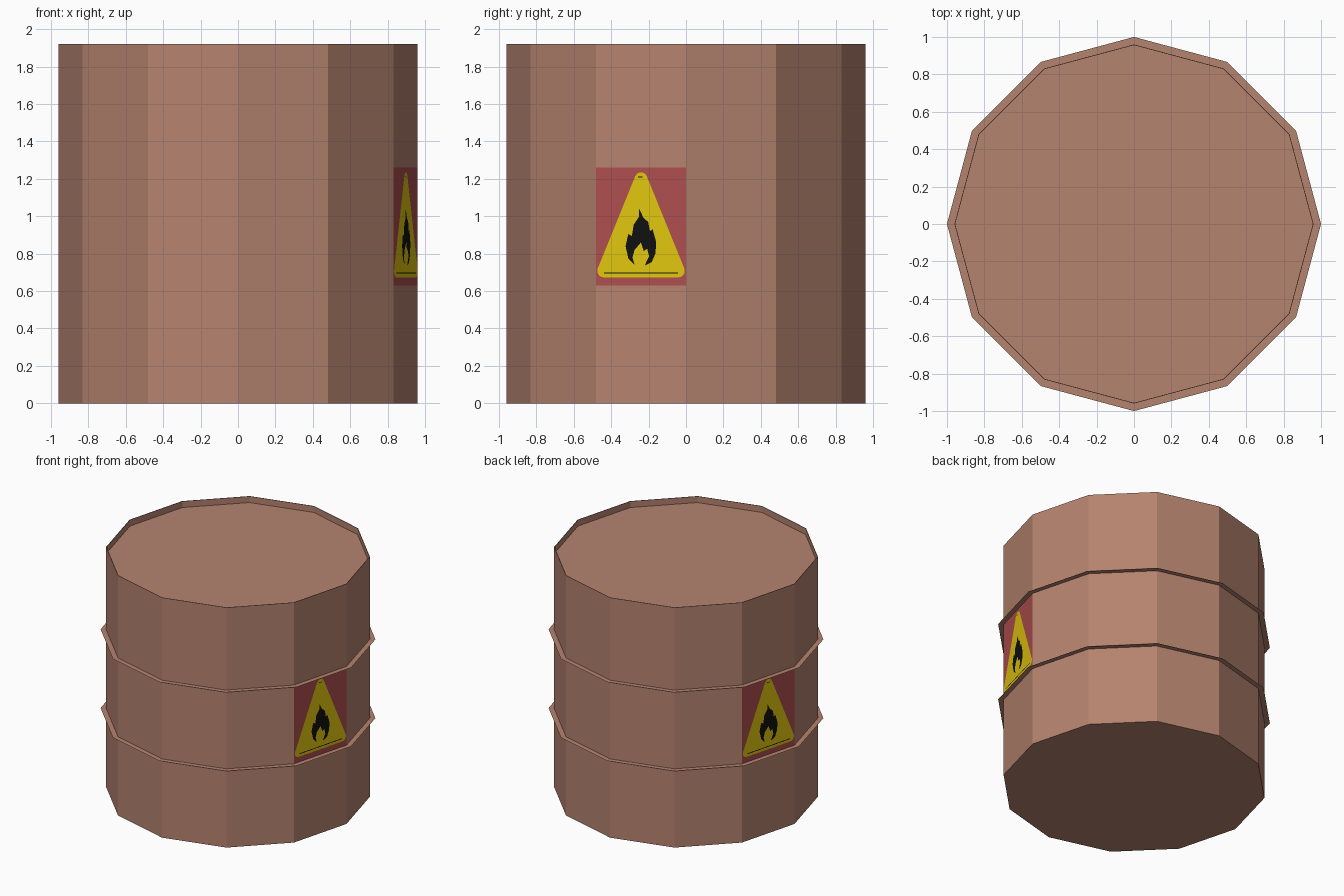
import bpy, math

if "Cube" in bpy.data.objects:
    bpy.data.objects.remove(bpy.data.objects["Cube"], do_unlink=True)

SIDES = 12
RADIUS = 0.96
HEIGHT = 1.92
RIBS = (0.63, 1.26)
APOTHEM = RADIUS * math.cos(math.pi / SIDES)


def material(name, rgb):
    """Flat colour from 0-255 screen values, stored as linear."""
    lin = [((c / 255 + 0.055) / 1.055) ** 2.4 if c > 10 else c / 255 / 12.92 for c in rgb]
    mat = bpy.data.materials.new(name)
    mat.use_nodes = True
    mat.diffuse_color = (*lin, 1)
    bsdf = mat.node_tree.nodes["Principled BSDF"]
    bsdf.inputs["Base Color"].default_value = (*lin, 1)
    bsdf.inputs["Roughness"].default_value = 0.8
    return mat


RUST = material("rust_brown", (181, 131, 111))
RED = material("label_red", (174, 77, 77))
YELLOW = material("warning_yellow", (225, 198, 16))
BLACK = material("symbol_black", (17, 17, 17))


def mesh_object(name, verts, faces, *mats):
    mesh = bpy.data.meshes.new(name)
    mesh.from_pydata(verts, [], faces)
    for mat in mats:
        mesh.materials.append(mat)
    obj = bpy.data.objects.new(name, mesh)
    bpy.context.collection.objects.link(obj)
    return obj


def lathe(name, profile, capped, *mats):
    """Spin (radius, z) pairs into a faceted shell."""
    verts, faces = [], []
    for r, z in profile:
        for i in range(SIDES):
            a = math.tau * i / SIDES
            verts.append((r * math.cos(a), r * math.sin(a), z))
    for row in range(len(profile) - 1):
        for i in range(SIDES):
            j = (i + 1) % SIDES
            lo, hi = row * SIDES, (row + 1) * SIDES
            faces.append((lo + i, lo + j, hi + j, hi + i))
    if capped:
        last = (len(profile) - 1) * SIDES
        faces.append(tuple(reversed(range(SIDES))))
        faces.append(tuple(range(last, last + SIDES)))
    return mesh_object(name, verts, faces, *mats)


# Barrel body with a thin raised rim around a sunken lid
inner = RADIUS - 0.004
body = lathe("barrel_body",
             [(RADIUS, 0), (RADIUS, RIBS[0]), (RADIUS, RIBS[1]), (RADIUS, HEIGHT),
              (inner, HEIGHT), (inner, HEIGHT - 0.05)],
             True, RUST, RED)

# Red label panels: one middle-band facet on each of two opposite sides
label_angles = (-math.pi / SIDES, math.pi - math.pi / SIDES)
for face in body.data.polygons:
    c, n = face.center, face.normal
    if RIBS[0] < c.z < RIBS[1]:
        for a in label_angles:
            if n.x * math.cos(a) + n.y * math.sin(a) > 0.99:
                face.material_index = 1

# Flat hoops
for label, z in zip(("lower", "upper"), RIBS):
    lathe(label + "_hoop", [(1.0, z), (RADIUS, z)], False, RUST)


def plate(name, outline, angle, lift, mat):
    """Flat (across, z) outline laid on the facet facing the given angle."""
    ca, sa = math.cos(angle), math.sin(angle)
    d = APOTHEM + lift
    verts = [(d * ca - s * sa, d * sa + s * ca, z) for s, z in outline]
    area = sum(p[0] * q[1] - q[0] * p[1]
               for p, q in zip(outline, outline[1:] + outline[:1]))
    order = range(len(verts)) if area > 0 else reversed(range(len(verts)))
    return mesh_object(name, verts, [tuple(order)], mat)


def rounded_triangle(half, low, high, radius, steps=5):
    slope = math.atan2(half, high - low)
    corners = ((half, low, -math.pi / 2, slope),
               (0, high, slope, math.pi - slope),
               (-half, low, math.pi - slope, math.pi * 1.5))
    points = []
    for s, z, a0, a1 in corners:
        for k in range(steps + 1):
            a = a0 + (a1 - a0) * k / steps
            points.append((s + radius * math.cos(a), z + radius * math.sin(a)))
    return points


def bar(s0, s1, z, thick):
    return [(s0, z), (s1, z), (s1, z + thick), (s0, z + thick)]


# Horseshoe-shaped flame outline
FLAME = [(-.01, 1.04), (.015, .99), (.04, .97), (.05, .92), (.065, .93), (.085, .86),
         (.08, .8), (.06, .755), (.02, .735), (.045, .785), (.035, .825), (.015, .815),
         (0, .86), (-.035, .82), (-.047, .78), (-.035, .74), (-.07, .775), (-.085, .84),
         (-.07, .905), (-.05, .895), (-.04, .955), (-.012, .995)]

# Warning signs on both labels
for side, angle in zip(("left", "right"), label_angles):
    plate(side + "_warning_triangle", rounded_triangle(.207, .708, 1.2, .035),
          angle, 0.002, YELLOW)
    plate(side + "_flame", FLAME, angle, 0.004, BLACK)
    plate(side + "_triangle_base_line", bar(-.205, .205, .694, .006), angle, 0.004, BLACK)
    plate(side + "_triangle_tip_line", bar(-.015, .01, 1.207, .005), angle, 0.004, BLACK)
